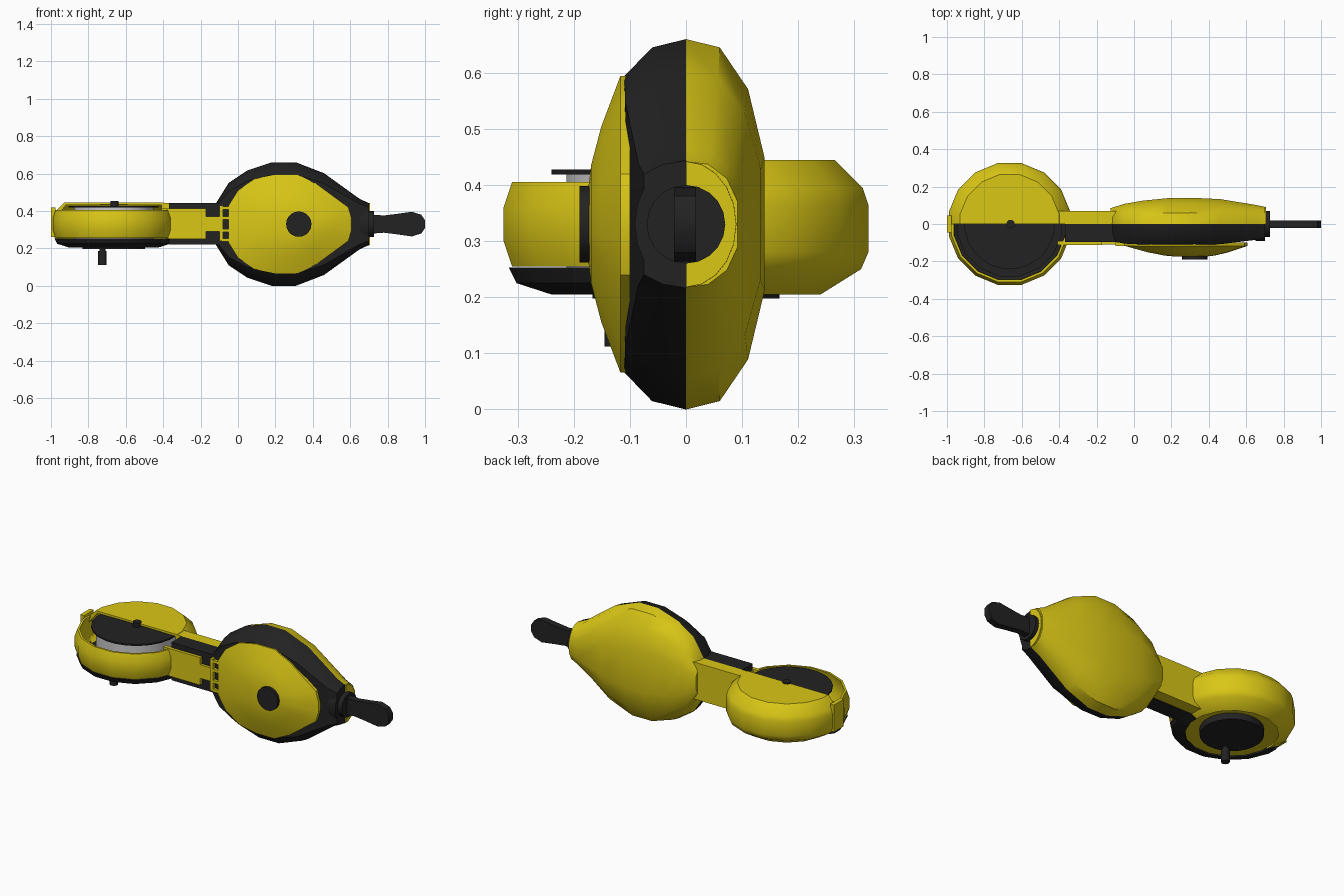
import bpy, bmesh, math
from mathutils import Vector

if "Cube" in bpy.data.objects:
    bpy.data.objects.remove(bpy.data.objects["Cube"])


def material(name, rgb):
    m = bpy.data.materials.new(name)
    m.diffuse_color = (*rgb, 1)
    m.use_nodes = True
    m.node_tree.nodes["Principled BSDF"].inputs["Base Color"].default_value = m.diffuse_color
    return m


YELLOW = material("yellow", (0.70, 0.57, 0.008))
BLACK = material("black", (0.016, 0.016, 0.016))
GREY = material("light grey", (0.6, 0.6, 0.6))
ZC = 0.33                      # height of the long axis
HEAD = -0.665                  # x of the round head


def loft(name, rings, mat, wrap=False, smooth=35):
    """Skin closed rings of equal length, capping the ends unless wrapped."""
    bm = bmesh.new()
    vs = [[bm.verts.new(p) for p in r] for r in rings]
    n = len(rings[0])
    pairs = list(zip(vs, vs[1:])) + ([(vs[-1], vs[0])] if wrap else [])
    for a, b in pairs:
        for i in range(n):
            j = (i + 1) % n
            bm.faces.new((a[i], a[j], b[j], b[i]))
    if not wrap:
        bm.faces.new(vs[0])
        bm.faces.new(vs[-1])
    bmesh.ops.remove_doubles(bm, verts=bm.verts, dist=1e-5)
    bmesh.ops.recalc_face_normals(bm, faces=bm.faces)
    me = bpy.data.meshes.new(name)
    bm.to_mesh(me)
    bm.free()
    me.materials.append(mat)
    ob = bpy.data.objects.new(name, me)
    bpy.context.collection.objects.link(ob)
    bpy.ops.object.select_all(action='DESELECT')
    ob.select_set(True)
    bpy.context.view_layer.objects.active = ob
    bpy.ops.object.shade_smooth_by_angle(angle=math.radians(smooth))
    return ob


def box(name, x0, x1, y0, y1, z0, z1, mat):
    ring = lambda x: [(x, y0, z0), (x, y1, z0), (x, y1, z1), (x, y0, z1)]
    return loft(name, [ring(x0), ring(x1)], mat)


C16 = math.cos(math.pi / 16)


def half_turn(name, profile, side, mat):
    """Half of a 16-sided turned shell of the head; side is +1 back, -1 front."""
    rings = []
    for k in range(10):
        a = min(max((k - 0.5) * math.pi / 8, 0), math.pi)
        f = 1 if k in (0, 9) else 1 / C16
        rings.append([(HEAD + r * f * math.cos(a), side * r * f * math.sin(a), z)
                      for r, z in profile])
    return loft(name, rings, mat)


def disc(name, x, y, r, z0, z1, mat, n=24):
    ring = lambda z: [(x + r * math.cos(2 * math.pi * (k + .5) / n),
                       y + r * math.sin(2 * math.pi * (k + .5) / n), z) for k in range(n)]
    return loft(name, [ring(z0), ring(z1)], mat)


# --- main body: two half shells lofted along x: (x, half height, back depth, front depth)
STATIONS = [(-.125, .10, .085, .09), (-.05, .22, .108, .105), (.05, .287, .125, .11),
            (.18, .33, .138, .11), (.31, .33, .14, .11), (.46, .272, .133, .108),
            (.65, .135, .102, .085), (.70, .112, .092, .075)]
BACK = [(1, 0), (.955, .43), (.73, .79), (.36, 1)]
FRONT = [(1, 0), (.955, .55), (.80, 1)]


def body_half(name, half, side, mat):
    sec = half + [(-z, y) for z, y in reversed(half)]
    rings = [[(x, side * y * (db if side > 0 else df), ZC + z * h) for z, y in sec]
             for x, h, db, df in STATIONS]
    return loft(name, rings, mat, smooth=40)


body_half("body_back_shell", BACK, 1, YELLOW)
body_half("body_front_shell", FRONT, -1, BLACK)

# --- domed front cover and its round button
UPPER = [(-.05, .10), (0, .18), (.09, .242), (.2, .264), (.32, .264), (.42, .215),
         (.59, .09), (.608, .03)]
OUTLINE = UPPER + [(x, -z) for x, z in reversed(UPPER)]
loft("front_cover", [[(.31 + (x - .31) * s, y, ZC + z * s) for x, z in OUTLINE]
                     for y, s in [(-.10, 1), (-.117, 1), (-.151, .66), (-.169, .40), (-.175, .22)]],
     YELLOW)
loft("cover_button", [[(.325 + .068 * math.cos(k * math.pi / 10), y, ZC + .068 * math.sin(k * math.pi / 10))
                       for k in range(20)] for y in (-.155, -.19)], BLACK)


# --- collar at the cord end: half black, half yellow, with a black plug
def collar_half(name, side, prof, mat):
    rings = []
    for k in range(11):
        a = k * math.pi / 10
        rings.append([(x, side * .8 * r * math.sin(a), ZC + r * math.cos(a)) for x, r in prof])
    return loft(name, rings, mat)


collar_half("collar_back", 1, [(.63, .06), (.63, .115), (.706, .112), (.706, .06)], YELLOW)
collar_half("collar_front", -1, [(.65, .06), (.65, .114), (.70, .114), (.70, .06)], BLACK)
loft("cord_plug", [[(x, .07 * math.cos(k * math.pi / 10), ZC + .07 * math.sin(k * math.pi / 10))
                    for k in range(20)] for x in (.68, .727)], BLACK)

# --- flat handle sticking out of the plug
TOP = [(.70, .052), (.78, .046), (.86, .056), (.93, .066), (.98, .05), (1.0, .02)]
SIDE = TOP + [(x, -z) for x, z in reversed(TOP)]
loft("handle", [[(x, y, ZC + z) for x, z in SIDE] for y in (-.021, .018)], BLACK)

# --- arm between body and head
box("arm_back", -.41, -.09, 0, .07, .225, .443, YELLOW)
box("arm_front", -.37, -.09, -.095, 0, .22, .443, BLACK)
box("arm_plate", -.41, -.17, -.112, -.09, .25, .413, YELLOW)
box("arm_plate_neck", -.17, -.09, -.110, -.09, .29, .37, YELLOW)
box("clip_bar", -.10, -.08, -.118, -.09, .24, .43, YELLOW)
for i, z in enumerate((.245, .297, .363, .415)):
    box("clip_tooth_%d" % (i + 1), -.085, -.045, -.118, -.09, z - .008, z + .008, YELLOW)

# --- round head: back housing, front band and lower bowl
half_turn("head_back_housing",
          [(0, .445), (.265, .445), (.315, .395), (.325, .365), (.325, .28), (.312, .25),
           (.24, .205), (.24, .215), (.30, .255), (.313, .28), (.313, .36), (.255, .432), (0, .434)],
          1, YELLOW)
half_turn("head_front_band",
          [(.31, .255), (.325, .30), (.325, .36), (.31, .405), (.298, .405), (.312, .36),
           (.312, .30), (.298, .255)], -1, YELLOW)
half_turn("head_lower_bowl",
          [(.316, .253), (.302, .225), (.24, .205), (.24, .215), (.295, .233), (.295, .253)],
          -1, BLACK)
box("head_latch", -1.0, -.975, -.045, .045, .26, .42, YELLOW)

# --- reel inside the head
disc("reel_top_plate", HEAD, 0, .242, .419, .428, BLACK)
disc("reel_drum", HEAD, 0, .215, .25, .42, GREY)
disc("reel_floor", HEAD, 0, .285, .243, .252, BLACK, 16)
disc("reel_underside", HEAD, 0, .285, .235, .243, YELLOW, 16)
disc("reel_hub", HEAD + .005, 0, .023, .42, .453, BLACK, 12)

# --- winding plate and crank knob underneath
disc("winding_plate", HEAD, 0, .168, .198, .238, BLACK)
disc("crank_stem", HEAD - .06, -.123, .017, .16, .20, BLACK, 12)
disc("crank_knob", HEAD - .06, -.123, .023, .112, .185, BLACK, 12)
